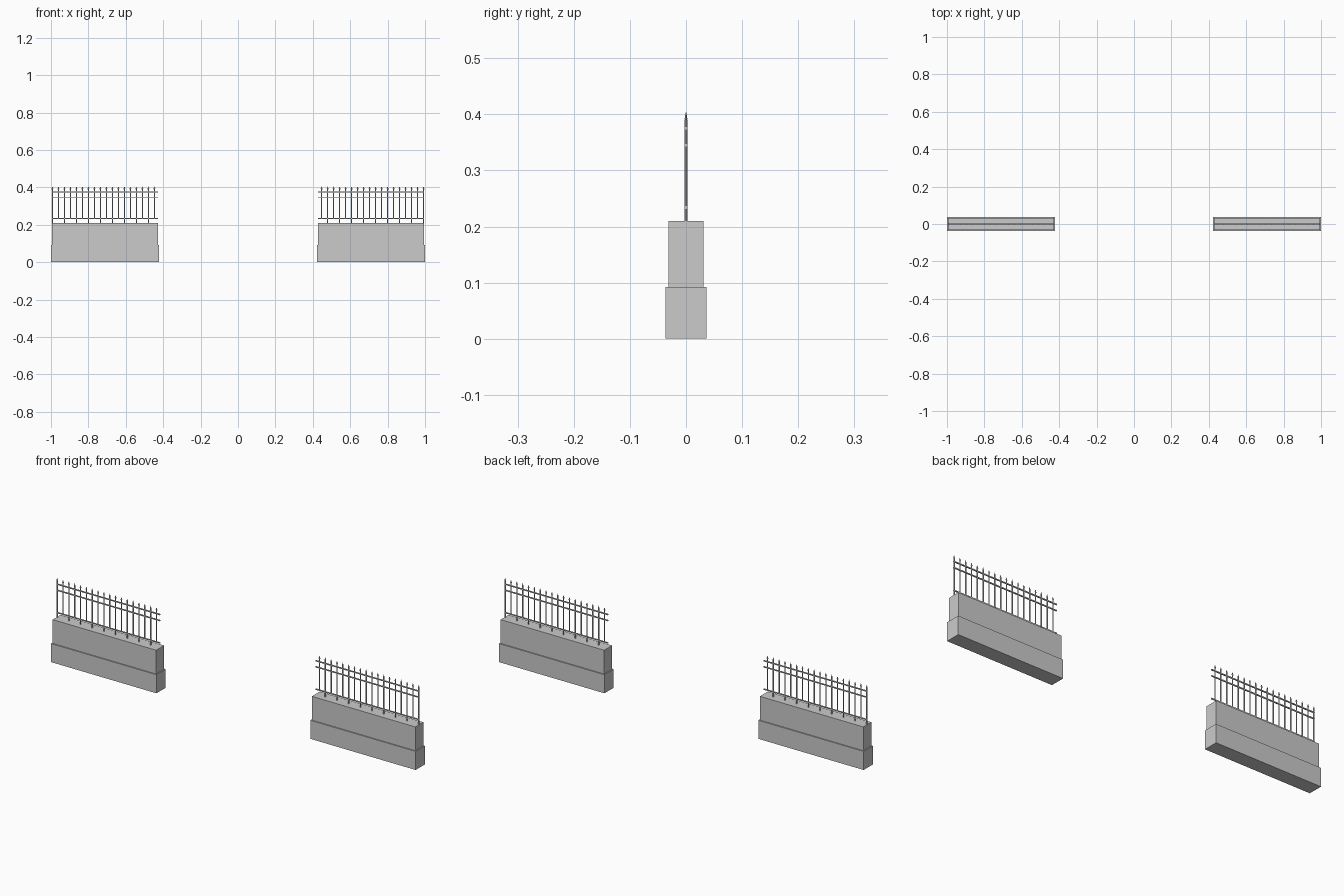
import bpy, bmesh
from mathutils import Matrix, Vector

if "Cube" in bpy.data.objects:
    bpy.data.objects.remove(bpy.data.objects["Cube"])

INNER, OUTER = 0.422, 1.0      # span of one wall section along x
INSET = 0.005


def finish(name, bm):
    """Turn a bmesh into an object mirrored to the other side of the gap."""
    mesh = bpy.data.meshes.new(name)
    bm.to_mesh(mesh)
    bm.free()
    ob = bpy.data.objects.new(name, mesh)
    bpy.context.collection.objects.link(ob)
    mod = ob.modifiers.new("mirror", 'MIRROR')
    mod.use_mirror_merge = False
    return ob


def add_box(bm, x0, x1, half_y, z0, z1):
    m = (Matrix.Translation(((x0 + x1) / 2, 0, (z0 + z1) / 2))
         @ Matrix.Diagonal((x1 - x0, 2 * half_y, z1 - z0, 1)))
    bmesh.ops.create_cube(bm, size=1, matrix=m)


def add_cone(bm, x, r0, r1, z0, z1, sides=8, flat=1.0):
    m = (Matrix.Translation((x, 0, (z0 + z1) / 2))
         @ Matrix.Diagonal((1, flat, 1, 1)))
    bmesh.ops.create_cone(bm, cap_ends=True, segments=sides, radius1=r0,
                          radius2=r1, depth=z1 - z0, matrix=m)


# stone plinth and the slightly narrower wall on it
bm = bmesh.new()
add_box(bm, INNER, OUTER, 0.0365, 0, 0.092)
finish("wall_plinth", bm)

bm = bmesh.new()
add_box(bm, INNER + INSET, OUTER - INSET, 0.031, 0.092, 0.21)
finish("wall_upper", bm)

# three horizontal rails
bm = bmesh.new()
for z in (0.234, 0.345, 0.375):
    add_box(bm, INNER + INSET, OUTER - INSET, 0.0025, z - 0.0025, z + 0.0025)
finish("fence_rails", bm)

# pickets from the outer end inward, every other one standing on the wall
bars, spears = bmesh.new(), bmesh.new()
for i in range(18):
    x = 0.992 - i * 0.03206
    add_cone(bars, x, 0.0028, 0.0028, 0.208 if i % 2 == 0 else 0.232, 0.39)
    # flattened spearhead: short flare, then a long point
    add_cone(spears, x, 0.002, 0.005, 0.387, 0.392, 4, 0.5)
    add_cone(spears, x, 0.005, 0.0, 0.392, 0.406, 4, 0.5)
finish("fence_pickets", bars)
finish("picket_spearheads", spears)
